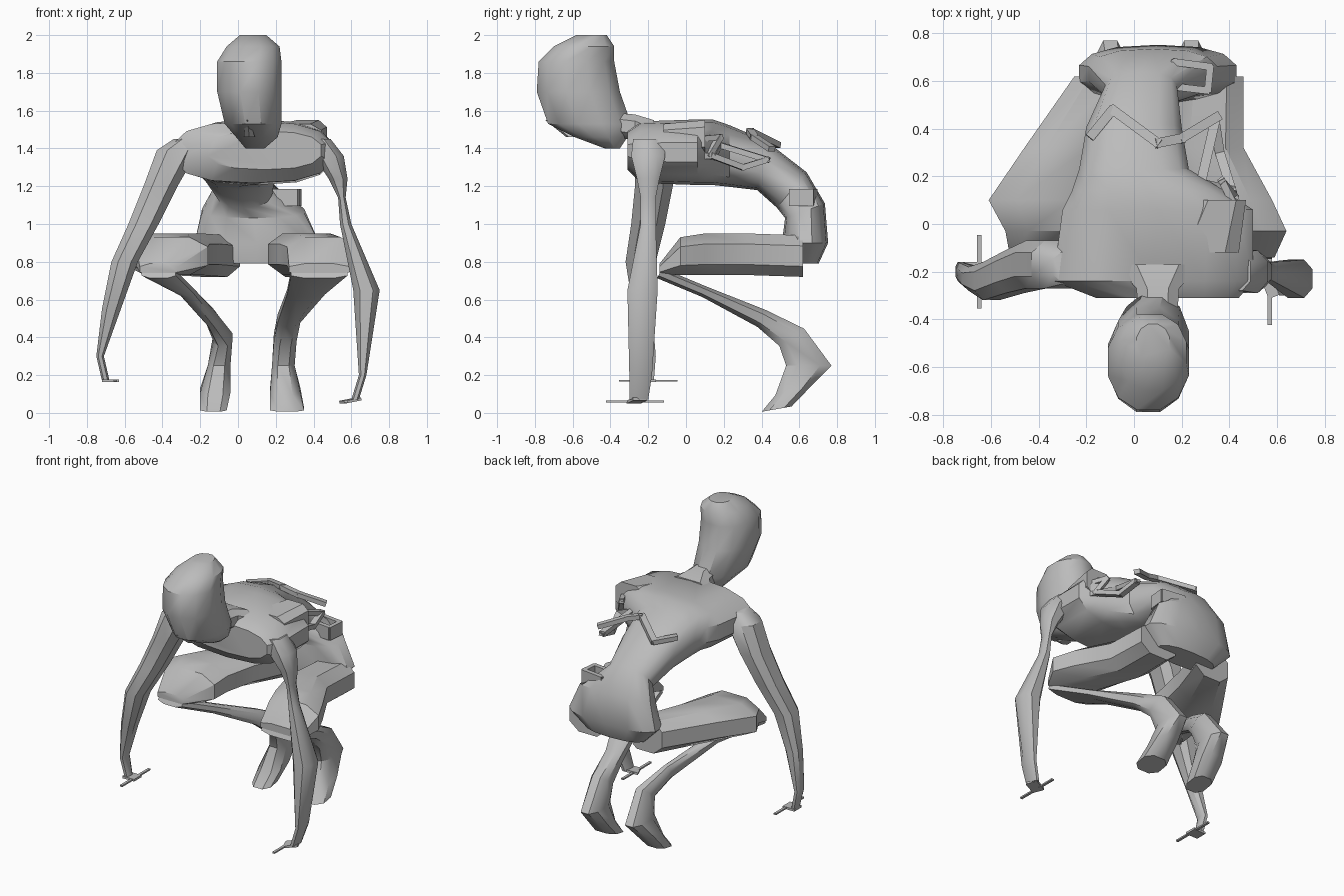
import bpy
import bmesh
from math import cos, sin, pi, radians, copysign
from mathutils import Vector

default_cube = bpy.data.objects.get("Cube")
if default_cube:
    bpy.data.objects.remove(default_cube, do_unlink=True)

# One plain grey for the whole figure
grey = bpy.data.materials.new("plain_grey")
grey.use_nodes = True
shade = (.5, .5, .5, 1)
grey.diffuse_color = shade
grey.node_tree.nodes["Principled BSDF"].inputs["Base Color"].default_value = shade


def finish(name, bm, angle=35):
    """Turn a bmesh into a named, shaded object."""
    bmesh.ops.recalc_face_normals(bm, faces=bm.faces)
    mesh = bpy.data.meshes.new(name)
    bm.to_mesh(mesh)
    bm.free()
    mesh.materials.append(grey)
    obj = bpy.data.objects.new(name, mesh)
    bpy.context.collection.objects.link(obj)
    bpy.ops.object.select_all(action="DESELECT")
    obj.select_set(True)
    bpy.context.view_layer.objects.active = obj
    bpy.ops.object.shade_smooth_by_angle(angle=radians(angle))
    return obj


def bridge(bm, loops):
    """Close a tube through equal loops of vertices."""
    sides = len(loops[0])
    for low, high in zip(loops, loops[1:]):
        for i in range(sides):
            j = (i + 1) % sides
            bm.faces.new((low[i], low[j], high[j], high[i]))
    bm.faces.new(loops[0])
    bm.faces.new(loops[-1])


def loft(name, rings, tilt=0, sides=8, power=.8):
    """Skin rings of (x, y, z, half width, half depth, optional tilt)."""
    bm = bmesh.new()
    loops = []
    reach = cos(pi / sides) ** power
    for x, y, z, width, depth, *own_tilt in rings:
        t = radians(own_tilt[0] if own_tilt else tilt)
        loop = []
        for i in range(sides):
            a = 2 * pi * (i + .5) / sides
            u = copysign(abs(cos(a)) ** power, cos(a)) * width / reach
            v = copysign(abs(sin(a)) ** power, sin(a)) * depth / reach
            loop.append(bm.verts.new((x + u, y + v * cos(t), z + v * sin(t))))
        loops.append(loop)
    bridge(bm, loops)
    return finish(name, bm)


def strap(name, points, width, thickness, closed=False):
    """Flat bars running from point to point."""
    bm = bmesh.new()
    points = [Vector(p) for p in points]
    ends = points[1:] + points[:1] if closed else points[1:]
    for start, end in zip(points, ends):
        along = (end - start).normalized()
        side = along.cross(Vector((0, 0, 1))).normalized() * width / 2
        up = side.cross(along).normalized() * thickness / 2
        overlap = along * width / 4
        corners = (-side - up, side - up, side + up, up - side)
        bridge(bm, [[bm.verts.new(p + corner) for corner in corners]
                    for p in (start - overlap, end + overlap)])
    return finish(name, bm)


def hand(name, wrist, palm_end, gap=.1):
    """Thin palm with four fingers fanned from front to back."""
    wrist, palm_end = Vector(wrist), Vector(palm_end)
    strap(name + "_palm", (wrist, palm_end), .08, .015)
    for finger in range(4):
        fan = Vector((0, (finger - 1.5) * gap, 0))
        strap(f"{name}_finger_{finger}",
              (palm_end + fan / 5, palm_end + fan), .018, .01)


def leg_part(name, path, spread, tilt=0):
    """Loft a shared side path (y, z, depth, tilt) at each leg's own (x, width)."""
    rings = [(x, y, z, width, *rest)
             for (x, width), (y, z, *rest) in zip(spread, path)]
    loft(name, rings, tilt)


# Bent torso, curling down into the pelvis
loft("torso", [
    (.14, -.31, 1.39, .3, .1),
    (.08, -.24, 1.38, .42, .16),
    (.1, .06, 1.38, .4, .17),
    (.06, .14, 1.38, .32, .17),
    (0, .23, 1.36, .23, .16),
    (0, .4, 1.31, .2, .13, 80),
    (.03, .56, 1.18, .15, .12, 50),
    (.08, .63, 1.07, .27, .11, 20),
    (.1, .63, .9, .33, .12, 0),
    (.1, .61, .79, .22, .09, 0),
], tilt=90, sides=14)

loft("left_shoulder_blade", [
    (.3, -.12, 1.45, .14, .08),
    (.37, .1, 1.46, .1, .09),
], tilt=90, power=.6)

# Neck and hanging head
loft("neck", [
    (.1, -.4, 1.53, .08, .06),
    (.1, -.27, 1.51, .09, .07),
    (.1, -.17, 1.46, .18, .09),
], tilt=90)

loft("head", [
    (.09, -.39, 1.4, .05, .04),
    (.1, -.45, 1.46, .11, .14),
    (.08, -.51, 1.53, .15, .22),
    (.06, -.57, 1.7, .17, .22),
    (.06, -.58, 1.86, .17, .2),
    (.08, -.54, 1.94, .14, .16),
    (.08, -.5, 2, .07, .08),
], sides=12, power=.95)

loft("nose", [
    (.06, -.6, 1.46, .03, .03),
    (.05, -.7, 1.55, .01, .04),
], sides=6)

# Arms reaching down to the floor
right_wrist = (-.7, -.2, .17)
left_wrist = (.62, -.25, .07)
loft("right_arm", [
    (-.25, -.18, 1.45, .09, .07),
    (-.32, -.17, 1.39, .11, .1),
    (-.41, -.17, 1.2, .09, .1),
    (-.5, -.2, 1, .08, .09),
    (-.6, -.24, .8, .07, .08),
    (-.67, -.23, .55, .05, .05),
    (-.73, -.2, .3, .02, .04),
    (*right_wrist, .02, .03),
])
loft("left_arm", [
    (.42, -.2, 1.45, .07, .08),
    (.48, -.2, 1.36, .08, .09),
    (.53, -.2, 1.24, .05, .06),
    (.55, -.2, 1.14, .02, .04),
    (.57, -.2, 1, .03, .04),
    (.68, -.23, .65, .07, .08),
    (.66, -.24, .2, .02, .06),
    (*left_wrist, .02, .05),
])
hand("right_hand", right_wrist, (-.65, -.2, .17))
hand("left_hand", left_wrist, (.57, -.27, .06))

# Squatting thighs, tapering flat at the knees
thigh_path = [(.62, .83, .11), (.32, .84, .11), (.1, .84, .11),
              (-.03, .83, .1), (-.14, .76, .03)]
leg_part("right_thigh", thigh_path, [
    (-.12, .13), (-.28, .18), (-.38, .23), (-.35, .19), (-.42, .1)], tilt=90)
leg_part("left_thigh", thigh_path, [
    (.32, .14), (.31, .15), (.4, .18), (.45, .19), (.43, .16)], tilt=90)

# Folded shins running into raised heels and planted toes
shin_path = [(-.14, .74, .03), (.1, .64, .03), (.4, .5, .05), (.56, .4, .08, 35),
             (.65, .25, .12, 0), (.57, .12, .1, 15), (.48, .02, .08, 10)]
leg_part("right_lower_leg", shin_path, [
    (-.42, .09), (-.27, .04), (-.14, .03), (-.08, .05),
    (-.1, .06), (-.12, .08), (-.13, .07)], tilt=65)
leg_part("left_lower_leg", shin_path, [
    (.43, .15), (.36, .1), (.27, .06), (.25, .06),
    (.24, .06), (.25, .08), (.26, .09)], tilt=65)

# Loose straps on the back and flank, and the open pouch at the hip
strap("back_strap", [
    (-.18, .37, 1.43), (-.09, .48, 1.42), (.1, .34, 1.49),
    (.2, .36, 1.46), (.35, .45, 1.4),
], .04, .03)
strap("flank_strap", [
    (.34, .43, 1.34), (.28, .17, 1.42), (.41, .14, 1.36), (.36, .3, 1.3),
], .04, .03, closed=True)
strap("side_strap", [
    (.46, 0, 1.36), (.42, .12, 1.36), (.37, .18, 1.46), (.42, .08, 1.45),
], .03, .03, closed=True)
strap("hip_pouch", [
    (.14, .58, 1.14), (.31, .56, 1.14), (.32, .66, 1.14), (.17, .68, 1.14),
], .03, .09, closed=True)
